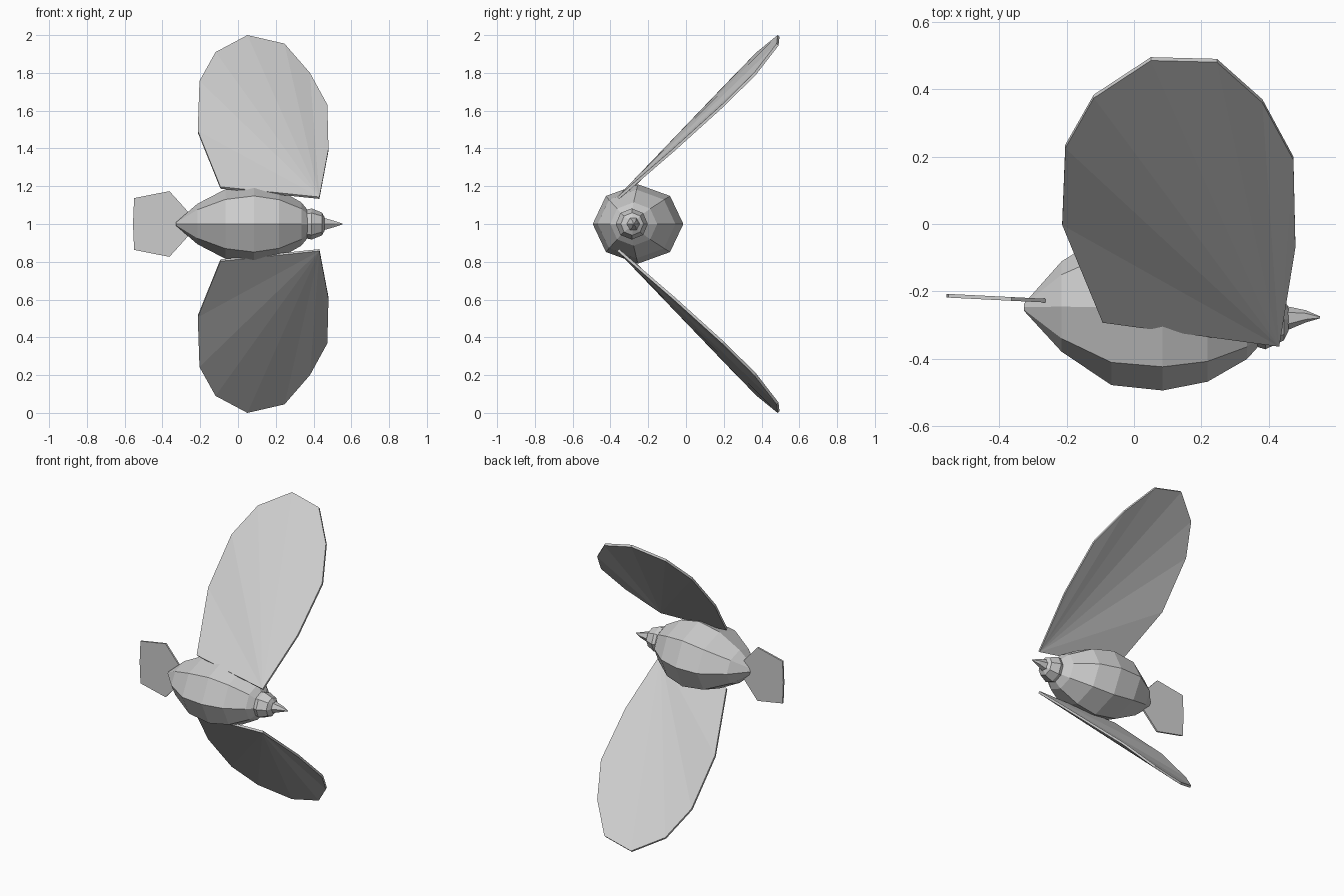
import bpy, bmesh
from math import cos, sin, pi
from mathutils import Vector

if "Cube" in bpy.data.objects:
    bpy.data.objects.remove(bpy.data.objects["Cube"])


def finish(name, bm):
    bmesh.ops.recalc_face_normals(bm, faces=bm.faces[:])
    mesh = bpy.data.meshes.new(name)
    bm.to_mesh(mesh)
    bm.free()
    obj = bpy.data.objects.new(name, mesh)
    bpy.context.collection.objects.link(obj)
    return obj


def loft(name, rings, sides):
    """Faceted tube along x; each ring is (x, centre y, radius y, radius z)."""
    bm = bmesh.new()
    loops = []
    for x, cy, ry, rz in rings:
        loops.append([bm.verts.new((x, cy + ry * cos(2 * pi * i / sides),
                                    1 + rz * sin(2 * pi * i / sides)))
                      for i in range(sides)])
    for a, b in zip(loops, loops[1:]):
        for i in range(sides):
            j = (i + 1) % sides
            bm.faces.new((a[i], a[j], b[j], b[i]))
    bm.faces.new(loops[0])
    bm.faces.new(loops[-1])
    return finish(name, bm)


def plate(name, outline, offset):
    """Thin plate, fanned from its first outline point, offset for thickness."""
    bm = bmesh.new()
    front = [bm.verts.new(p) for p in outline]
    back = [bm.verts.new(Vector(p) + Vector(offset)) for p in outline]
    n = len(outline)
    for side in (front, back):
        for i in range(1, n - 1):
            bm.faces.new((side[0], side[i], side[i + 1]))
    for i in range(n):
        j = (i + 1) % n
        bm.faces.new((front[i], front[j], back[j], back[i]))
    return finish(name, bm)


# Plump eight-sided body
loft("body", [(-0.327, -0.247, 0.010, 0.010), (-0.215, -0.245, 0.134, 0.107),
              (-0.067, -0.248, 0.230, 0.184), (0.085, -0.254, 0.240, 0.210),
              (0.218, -0.262, 0.206, 0.182), (0.335, -0.277, 0.124, 0.115),
              (0.372, -0.285, 0.075, 0.070)], 8)

# Small head and pointed beak
loft("head", [(0.357, -0.287, 0.075, 0.075), (0.390, -0.287, 0.085, 0.082),
              (0.445, -0.285, 0.060, 0.060), (0.459, -0.282, 0.034, 0.034)], 8)
loft("beak", [(0.453, -0.280, 0.036, 0.038), (0.510, -0.274, 0.018, 0.019),
              (0.552, -0.277, 0.003, 0.003)], 6)

# Swept wings, mirrored about the body axis (x, y, height from axis)
wing = [(0.431, -0.354, 0.143), (0.479, -0.060, 0.397), (0.473, 0.200, 0.632),
        (0.381, 0.370, 0.800), (0.246, 0.490, 0.955), (0.050, 0.495, 1.000),
        (-0.119, 0.384, 0.910), (-0.204, 0.235, 0.757), (-0.213, 0.007, 0.494),
        (-0.093, -0.283, 0.197)]
for name, s in (("upper_wing", 1), ("lower_wing", -1)):
    plate(name, [(x, y - 0.010, 1 + s * h) for x, y, h in wing],
          (0, 0.010, -0.010 * s))

# Flat tail fan
half = [(-0.262, 0.062), (-0.363, 0.174), (-0.550, 0.137)]
tail = half + [(-0.556, 0)] + [(x, -h) for x, h in reversed(half)]
plate("tail", [(x, -0.246 - x * 0.05, 1 + h) for x, h in tail], (0, 0.011, 0))
